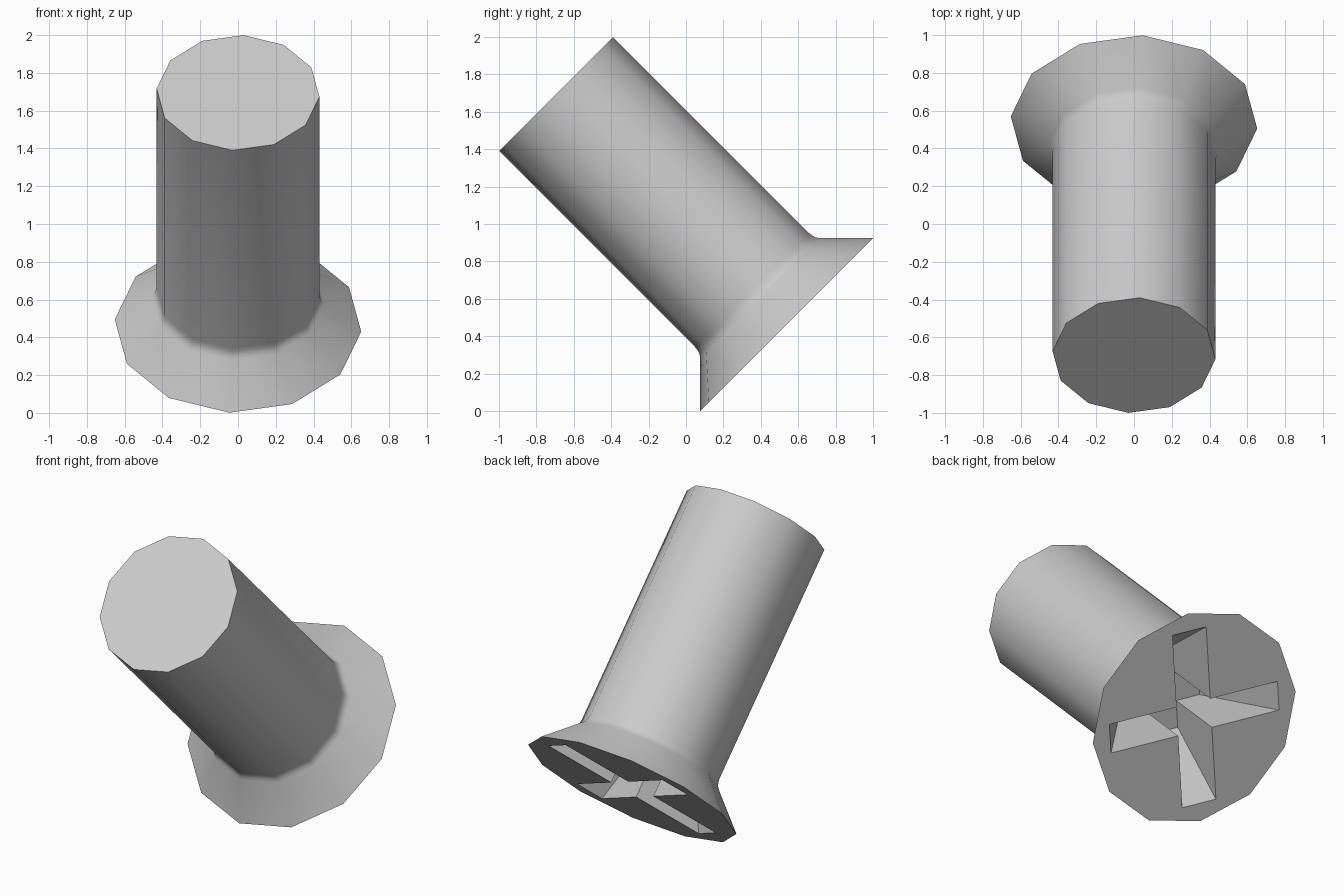
import bpy, bmesh, math
from mathutils import Matrix, Vector

cube = bpy.data.objects.get("Cube")
if cube:
    bpy.data.objects.remove(cube, do_unlink=True)

SIDES = 12
TURN = math.radians(4)            # twist of the facets about the axis
LENGTH = 1.743
RECESS_DEPTH = 0.45
TAPER = 0.63                      # how fast the recess ends slope inward

steel = bpy.data.materials.new("light_grey")
steel.use_nodes = True
grey = (0.6, 0.6, 0.6, 1)
steel.diffuse_color = grey
steel.node_tree.nodes["Principled BSDF"].inputs["Base Color"].default_value = grey


def make_object(name, bm):
    bmesh.ops.recalc_face_normals(bm, faces=bm.faces)
    mesh = bpy.data.meshes.new(name)
    bm.to_mesh(mesh)
    bm.free()
    mesh.materials.append(steel)
    obj = bpy.data.objects.new(name, mesh)
    bpy.context.collection.objects.link(obj)
    return obj


def loft(name, rings):
    """Skin a list of equal-sized point rings and cap both ends."""
    bm = bmesh.new()
    loops = [[bm.verts.new(p) for p in ring] for ring in rings]
    count = len(loops[0])
    for low, high in zip(loops, loops[1:]):
        for i in range(count):
            j = (i + 1) % count
            bm.faces.new((low[i], low[j], high[j], high[i]))
    bm.faces.new(loops[0][::-1])
    bm.faces.new(loops[-1])
    return make_object(name, bm)


def circle(radius, z):
    angles = [TURN + math.tau * i / SIDES for i in range(SIDES)]
    return [Vector((radius * math.sin(a), radius * math.cos(a), z)) for a in angles]


# Countersunk head, small fillet and plain shank: (radius, distance from head face)
profile = [(0.654, 0), (0.457, 0.197), (0.443, 0.215),
           (0.436, 0.235), (0.432, 0.26), (0.432, LENGTH)]
screw = loft("countersunk_screw", [circle(r, z) for r, z in profile])


# Tapered bars that cut the cross recess
def slot_cutter(name, width, angle):
    rings = []
    for z in (-0.1, RECESS_DEPTH):
        reach = 0.542 - TAPER * z
        corners = [(-1, -1), (1, -1), (1, 1), (-1, 1)]
        turn = Matrix.Rotation(-angle, 3, 'Z')
        rings.append([turn @ Vector((sx * width / 2, sy * reach, z)) for sx, sy in corners])
    return loft(name, rings)


bpy.context.view_layer.objects.active = screw
for name, width, quarter in (("slot_cutter_a", 0.217, 0), ("slot_cutter_b", 0.18, 1)):
    angle = TURN + math.tau / SIDES + quarter * math.pi / 2
    cutter = slot_cutter(name, width, angle)
    cutter.hide_render = True
    cut = screw.modifiers.new(name, 'BOOLEAN')
    cut.operation = 'DIFFERENCE'
    cut.solver = 'EXACT'
    cut.object = cutter
    bpy.ops.object.modifier_apply(modifier=cut.name)
    bpy.data.objects.remove(cutter, do_unlink=True)

# Lean the screw over, head down at the back
lean = Matrix.Translation((0, 0.5375, 0.4625)) @ Matrix.Rotation(math.radians(45), 4, 'X')
screw.data.transform(lean)

# Soft facets, crisp rim and recess
bpy.ops.object.select_all(action='DESELECT')
screw.select_set(True)
bpy.ops.object.shade_smooth_by_angle(angle=math.radians(40))
